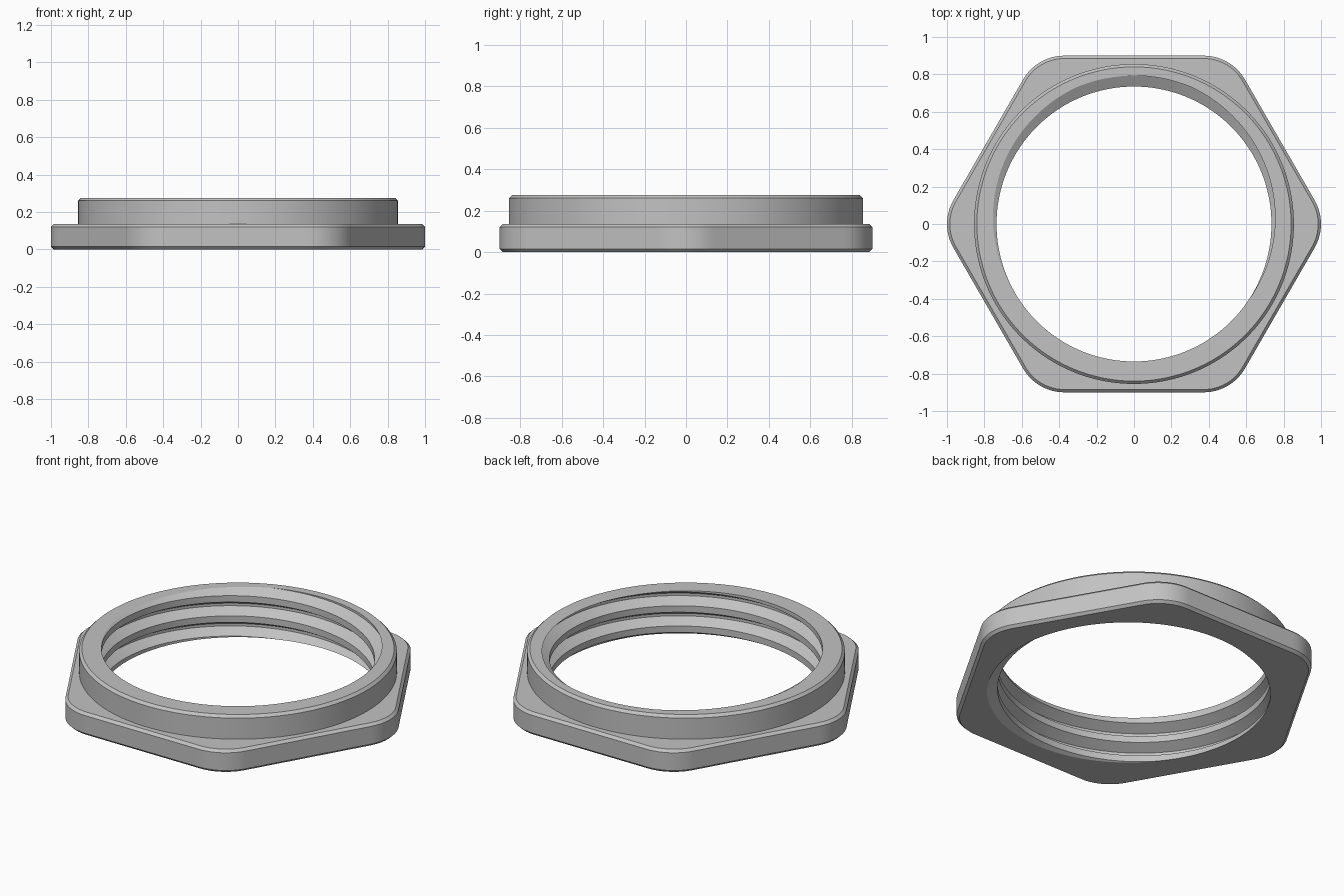
import bpy, bmesh, math
from math import sin, cos, tan, pi, radians, sqrt

cube = bpy.data.objects.get("Cube")
if cube:
    bpy.data.objects.remove(cube, do_unlink=True)

# Main dimensions
SEGMENTS = 288
APOTHEM, CORNER_RADIUS = 0.9, 0.255
PLATE_TOP, TOP, BEVEL = 0.135, 0.275, 0.015
COLLAR, BORE, ROOT, PITCH = 0.855, 0.735, 0.793, 0.12


def hex_radius(angle, inset):
    """Polar radius of a rounded hexagon with corners on the x axis."""
    a = abs((angle + pi / 6) % (pi / 3) - pi / 6)
    centre = (APOTHEM - CORNER_RADIUS) / cos(pi / 6)
    apothem, r = APOTHEM - inset, CORNER_RADIUS - inset
    tangent = math.atan2(centre / 2, apothem)
    if pi / 6 - a >= tangent:
        return centre * cos(a) + sqrt(r * r - (centre * sin(a)) ** 2)
    return apothem / cos(pi / 6 - a)


def loft(name, rings, closed_rings, capped):
    """Bridge successive rings of points with quads."""
    bm = bmesh.new()
    loops = [[bm.verts.new(p) for p in ring] for ring in rings]
    pairs = list(zip(loops, loops[1:]))
    if closed_rings:
        pairs.append((loops[-1], loops[0]))
    for a, b in pairs:
        for i in range(len(a)):
            j = (i + 1) % len(a)
            bm.faces.new((a[i], a[j], b[j], b[i]))
    if capped:
        bm.faces.new(loops[0])
        bm.faces.new(loops[-1])
    bmesh.ops.recalc_face_normals(bm, faces=bm.faces[:])
    mesh = bpy.data.meshes.new(name)
    bm.to_mesh(mesh)
    bm.free()
    obj = bpy.data.objects.new(name, mesh)
    bpy.context.collection.objects.link(obj)
    return obj


def ring(radius, z):
    angles = [2 * pi * i / SEGMENTS for i in range(SEGMENTS)]
    return [(radius(a) * cos(a), radius(a) * sin(a), z) for a in angles]


def hexagon(inset, z):
    return ring(lambda a: hex_radius(a, inset), z)


def circle(radius, z):
    return ring(lambda a: radius, z)


# Hexagonal plate, round collar and plain bore
nut = loft("hex_lock_nut", [
    hexagon(BEVEL, 0), hexagon(0, BEVEL),
    hexagon(0, PLATE_TOP - BEVEL), hexagon(BEVEL, PLATE_TOP),
    circle(COLLAR, PLATE_TOP), circle(COLLAR, TOP - BEVEL),
    circle(COLLAR - BEVEL, TOP), circle(BORE, TOP), circle(BORE, 0),
], closed_rings=True, capped=False)

# Helical groove for the internal right-hand thread
inner = BORE - 0.015
root_half = PITCH / 16
mouth_half = root_half + (ROOT - inner) * tan(radians(30))
profile = [(inner, -mouth_half), (ROOT, -root_half),
           (ROOT, root_half), (inner, mouth_half)]
steps = 144
sections = []
for i in range(-int(3.2 * steps), int(0.8 * steps)):
    a = pi / 2 + 2 * pi * i / steps
    z = TOP + PITCH * i / steps
    sections.append([(r * cos(a), r * sin(a), z + dz) for r, dz in profile])
cutter = loft("thread_cutter", sections, closed_rings=False, capped=True)
cutter.hide_render = True

cut = nut.modifiers.new("thread", 'BOOLEAN')
cut.operation = 'DIFFERENCE'
cut.solver = 'EXACT'
cut.object = cutter

bpy.ops.object.select_all(action='DESELECT')
nut.select_set(True)
bpy.context.view_layer.objects.active = nut
bpy.ops.object.modifier_apply(modifier=cut.name)
bpy.data.objects.remove(cutter, do_unlink=True)

# Grey metal
grey = bpy.data.materials.new("grey_metal")
grey.use_nodes = True
colour = (0.54, 0.54, 0.54, 1)
grey.diffuse_color = colour
grey.node_tree.nodes["Principled BSDF"].inputs["Base Color"].default_value = colour
nut.data.materials.clear()
nut.data.materials.append(grey)

bpy.ops.object.shade_smooth_by_angle(angle=radians(25))
